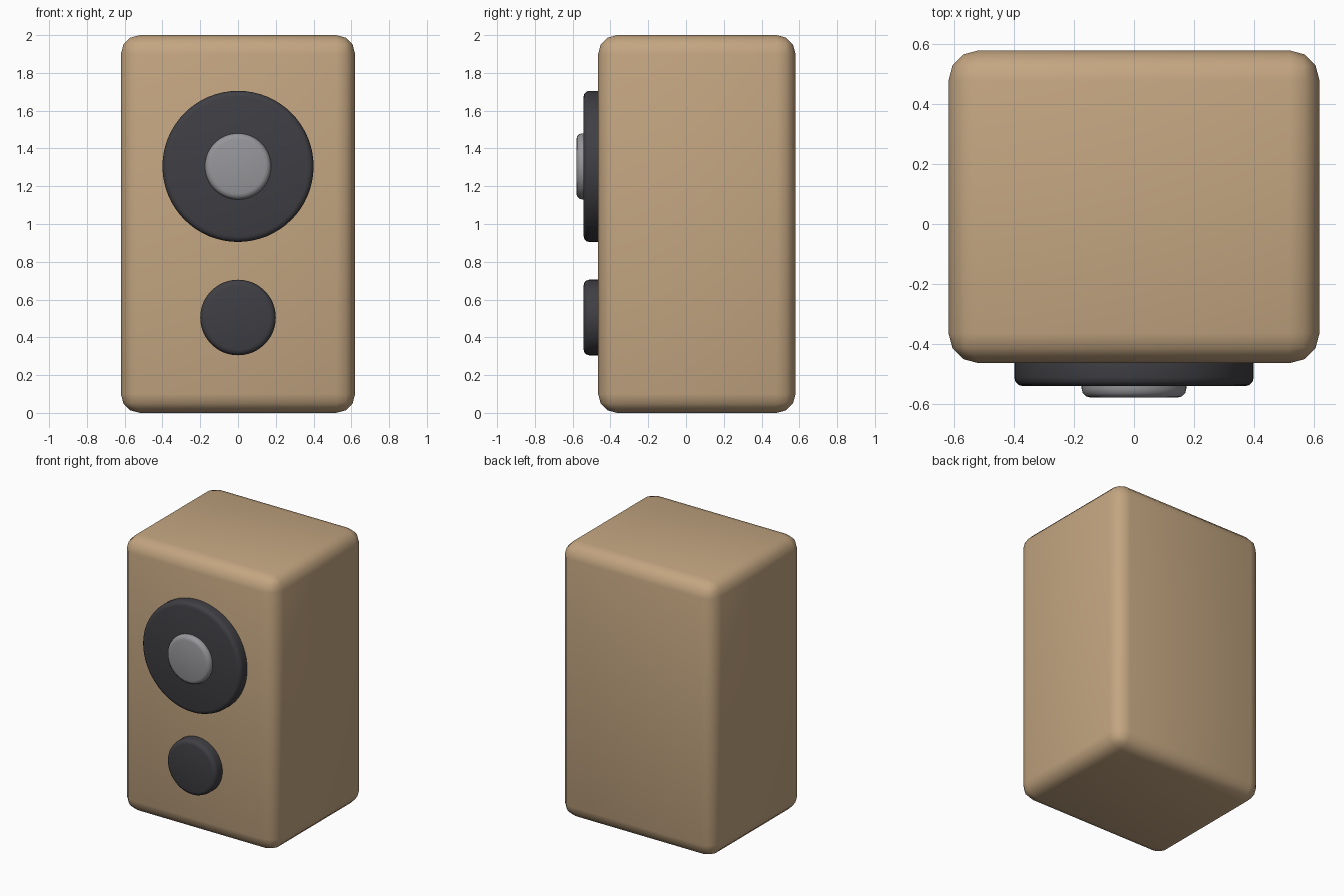
import bpy
import math

# Remove the default cube
default = bpy.data.objects.get("Cube")
if default:
    bpy.data.objects.remove(default, do_unlink=True)


def make_material(name, rgb):
    mat = bpy.data.materials.new(name)
    mat.use_nodes = True
    colour = (*rgb, 1.0)
    mat.diffuse_color = colour
    mat.node_tree.nodes["Principled BSDF"].inputs["Base Color"].default_value = colour
    return mat


def finish(obj, name, mat, width, segments):
    """Name, colour, round and smooth the active primitive."""
    obj.name = name
    obj.data.materials.append(mat)
    bpy.ops.object.transform_apply(location=False, rotation=True, scale=True)
    bevel = obj.modifiers.new("rounded_edges", "BEVEL")
    bevel.width = width
    bevel.segments = segments
    bevel.limit_method = "ANGLE"
    bevel.angle_limit = math.radians(40)
    bpy.ops.object.shade_smooth()
    return obj


def disc(name, mat, radius, front, back, z, width):
    """Round plate facing the front."""
    bpy.ops.mesh.primitive_cylinder_add(
        vertices=64, radius=radius, depth=back - front,
        location=(0, (front + back) / 2, z), rotation=(math.pi / 2, 0, 0))
    return finish(bpy.context.object, name, mat, width, 3)


wood = make_material("warm_wood", (0.55, 0.38, 0.22))
rubber = make_material("charcoal_rubber", (0.05, 0.05, 0.058))
metal = make_material("grey_metal", (0.31, 0.31, 0.33))

# Cabinet
FRONT, BACK = -0.465, 0.58
bpy.ops.mesh.primitive_cube_add(size=1, location=(0, (FRONT + BACK) / 2, 1))
bpy.context.object.scale = (1.24, BACK - FRONT, 2)
finish(bpy.context.object, "cabinet", wood, 0.1, 3)

# Speaker drivers and centre cap
disc("large_driver", rubber, 0.4, -0.542, -0.4, 1.305, 0.03)
disc("small_driver", rubber, 0.2, -0.542, -0.4, 0.505, 0.03)
disc("driver_cap", metal, 0.175, -0.58, -0.48, 1.305, 0.03)
